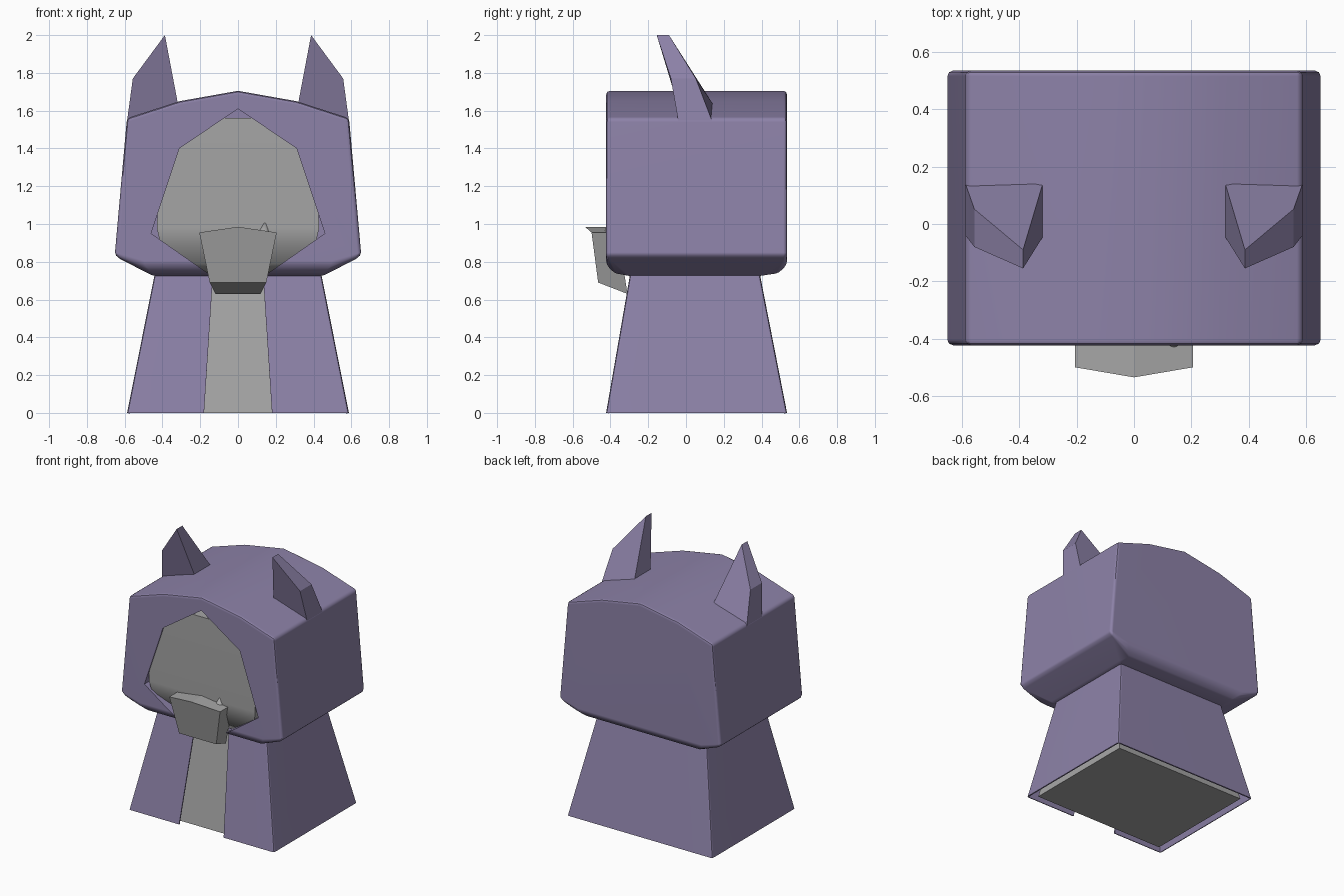
import bpy, bmesh
from mathutils import Vector

cube = bpy.data.objects.get("Cube")
if cube:
    bpy.data.objects.remove(cube, do_unlink=True)


def material(name, rgb):
    m = bpy.data.materials.new(name)
    m.use_nodes = True
    m.diffuse_color = (*rgb, 1)
    m.node_tree.nodes["Principled BSDF"].inputs["Base Color"].default_value = (*rgb, 1)
    return m


purple = material("dusty purple", (0.266, 0.223, 0.392))
grey = material("grey", (0.38, 0.38, 0.38))


def finish(name, bm, mat):
    bmesh.ops.recalc_face_normals(bm, faces=bm.faces)
    mesh = bpy.data.meshes.new(name)
    bm.to_mesh(mesh)
    bm.free()
    mesh.materials.append(mat)
    ob = bpy.data.objects.new(name, mesh)
    bpy.context.collection.objects.link(ob)
    return ob


def hull(name, points, mat):
    """Convex solid around points, mirrored in x."""
    bm = bmesh.new()
    for x, y, z in points:
        for s in ((1, -1) if x else (1,)):
            bm.verts.new((s * x, y, z))
    bmesh.ops.convex_hull(bm, input=bm.verts)
    bmesh.ops.dissolve_limit(bm, angle_limit=0.02, verts=bm.verts, edges=bm.edges)
    return finish(name, bm, mat)


def loft(name, first, second, mat, closed=True):
    """Walls between two matching outlines, capped when closed."""
    bm = bmesh.new()
    a, b = ([bm.verts.new(p) for p in ring] for ring in (first, second))
    n = len(a)
    for i in range(n if closed else n - 1):
        j = (i + 1) % n
        bm.faces.new((a[i], a[j], b[j], b[i]))
    if closed:
        bm.faces.new(a)
        bm.faces.new(b)
    return finish(name, bm, mat)


def mirrored(half):
    """Continue an outline with its own reflection in x."""
    return half + [(-p[0], *p[1:]) for p in half[::-1]]


def modify(ob, kind, **settings):
    mod = ob.modifiers.new(kind.title(), kind)
    for key, value in settings.items():
        setattr(mod, key, value)


def soften(ob):
    """Apply modifiers, then smooth the bevels but keep the big faces flat."""
    bpy.ops.object.select_all(action="DESELECT")
    bpy.context.view_layer.objects.active = ob
    ob.select_set(True)
    for mod in list(ob.modifiers):
        bpy.ops.object.modifier_apply(modifier=mod.name)
    bpy.ops.object.shade_smooth_by_angle(angle=0.7)
    modify(ob, "WEIGHTED_NORMAL", keep_sharp=True)


front, back = -0.423, 0.535

# Hood: arched block narrowing to the neck
outline = [(0, 1.705), (0.31, 1.65), (0.588, 1.56), (0.653, 0.83), (0.5, 0.785)]
points = [(x, y, z) for x, z in outline for y in (front, back)]
points += [(0.45, y, 0.725) for y in (-0.3, 0.39)]
points += [(0.45, y, 0.74) for y in (-0.38, 0.49)]
hood = hull("hood", points, purple)
modify(hood, "BEVEL", width=0.02, segments=2, limit_method="ANGLE", angle_limit=0.4)

# Face opening cut into the hood
half = [(0.31, 1.40), (0.46, 0.95), (0.16, 0.74), (0.14, 0.6)]
opening = [(0, 1.61)] + mirrored(half)
cutter = loft("face_opening_cutter", [(x, -0.6, z) for x, z in opening],
              [(x, -0.2, z) for x, z in opening], purple)
cutter.hide_render = True
modify(hood, "BOOLEAN", operation="DIFFERENCE", object=cutter, solver="EXACT")
soften(hood)
bpy.data.objects.remove(cutter, do_unlink=True)

# Head filling the opening almost flush
head = hull("head", [(0.4, -0.415, 1.56), (0.43, -0.415, 0.98), (0.41, -0.4, 0.89),
                     (0.36, -0.34, 0.79), (0.3, -0.28, 0.74), (0.4, 0.3, 1.56), (0.3, 0.3, 0.74)], grey)
soften(head)

# Jutting jaw with one tooth
jaw_front = [(0, -0.535, 0.985)] + mirrored([(0.205, -0.5, 0.955), (0.15, -0.465, 0.69)])
jaw_back = [(0, -0.37, 0.985)] + mirrored([(0.205, -0.36, 0.955), (0.12, -0.31, 0.63)])
loft("jaw", jaw_front, jaw_back, grey)

bm = bmesh.new()
bmesh.ops.create_cone(bm, cap_ends=True, segments=12, radius1=0.035, radius2=0, depth=0.1)
bmesh.ops.translate(bm, verts=bm.verts, vec=Vector((0.135, -0.405, 0.985)))
for v in bm.verts:
    if v.co.z > 1:
        v.co.x += 0.01
soften(finish("tooth", bm, grey))

# Ears: swept forward, base sunk into the roof
ear_front = [(0.315, -0.04, 1.62), (0.588, -0.04, 1.54), (0.557, -0.08, 1.77), (0.387, -0.155, 2.0)]
ear_back = [(0.315, 0.152, 1.62), (0.588, 0.14, 1.54), (0.557, 0.052, 1.77), (0.387, -0.09, 2.0)]
for side, s in (("left", 1), ("right", -1)):
    loft(side + "_ear", [(s * x, y, z) for x, y, z in ear_front],
         [(s * x, y, z) for x, y, z in ear_back], purple)

# Robe: flared shell open down the front
hem = mirrored([(0.18, front, 0), (0.587, front, 0), (0.587, back, 0)])
neck = mirrored([(0.132, -0.295, 0.74), (0.44, -0.295, 0.74), (0.44, 0.39, 0.74)])
robe = loft("robe", hem, neck, purple, closed=False)
modify(robe, "BEVEL", width=0.015, segments=2, limit_method="ANGLE", angle_limit=0.4)
modify(robe, "SOLIDIFY", thickness=0.008, offset=-1)
soften(robe)

# Body inside the robe
hull("body", [(0.53, -0.37, 0), (0.53, 0.48, 0), (0.39, -0.25, 0.74), (0.39, 0.34, 0.74)], grey)
